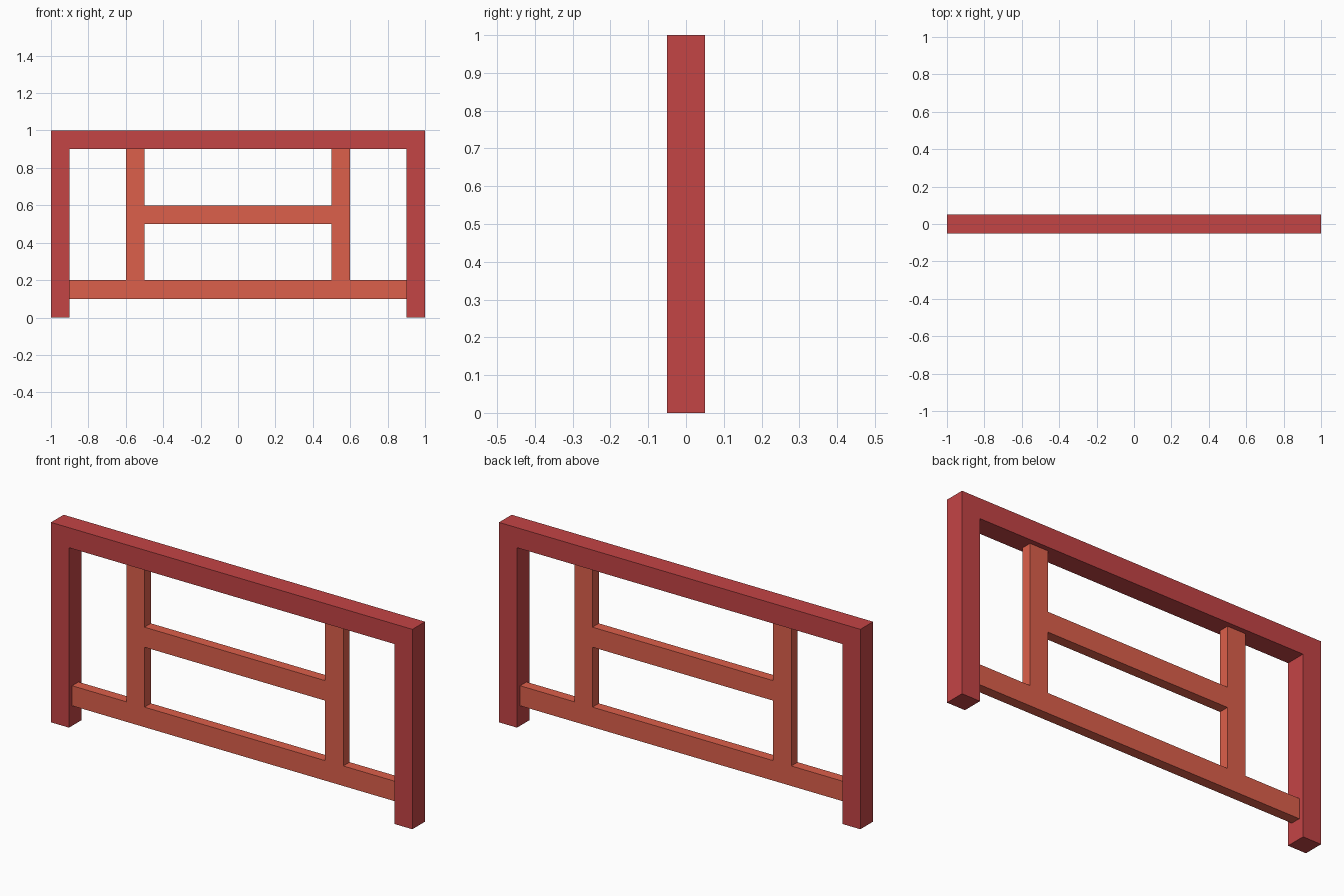
import bpy
from math import pi

if "Cube" in bpy.data.objects:
    bpy.data.objects.remove(bpy.data.objects["Cube"])


def material(name, color):
    mat = bpy.data.materials.new(name)
    mat.diffuse_color = color
    mat.use_nodes = True
    mat.node_tree.nodes["Principled BSDF"].inputs["Base Color"].default_value = mat.diffuse_color
    return mat


def panel(name, outlines, depth, mat):
    """Fill x/z outlines (later ones are holes) and extrude them evenly along y."""
    curve = bpy.data.curves.new(name, 'CURVE')
    curve.dimensions = '2D'
    curve.fill_mode = 'BOTH'
    curve.extrude = depth / 2
    for points in outlines:
        spline = curve.splines.new('POLY')
        spline.points.add(len(points) - 1)
        for p, (x, z) in zip(spline.points, points):
            p.co = (x, z, 0, 1)
        spline.use_cyclic_u = True
    obj = bpy.data.objects.new(name, curve)
    bpy.context.collection.objects.link(obj)
    obj.rotation_euler.x = pi / 2
    curve.materials.append(mat)

    # Convert to a clean welded mesh
    bpy.ops.object.select_all(action='DESELECT')
    obj.select_set(True)
    bpy.context.view_layer.objects.active = obj
    bpy.ops.object.convert(target='MESH')
    obj = bpy.context.object
    bpy.ops.object.transform_apply(rotation=True)
    bpy.ops.object.mode_set(mode='EDIT')
    bpy.ops.mesh.select_all(action='SELECT')
    bpy.ops.mesh.remove_doubles(threshold=0.0001)
    bpy.ops.mesh.normals_make_consistent(inside=False)
    bpy.ops.mesh.dissolve_limited(angle_limit=0.01)
    bpy.ops.object.mode_set(mode='OBJECT')
    bpy.ops.object.shade_flat()
    return obj


def mirrored(half):
    """Close a right-hand outline with its mirror image."""
    return half + [(-x, z) for x, z in reversed(half)]


# Outer frame: two legs and the top rail
panel("outer_frame",
      [mirrored([(0.9, 0.9), (0.9, 0), (1, 0), (1, 1)])],
      0.1, material("dark_red", (0.55, 0.058, 0.06, 1)))

# Inner lattice: bottom rail, two posts and the crossbar, with one closed opening
panel("inner_lattice",
      [mirrored([(0.9, 0.1), (0.9, 0.2), (0.6, 0.2), (0.6, 0.9),
                 (0.5, 0.9), (0.5, 0.6)]),
       mirrored([(0.5, 0.2), (0.5, 0.5)])],
      0.05, material("light_red", (0.72, 0.115, 0.07, 1)))
